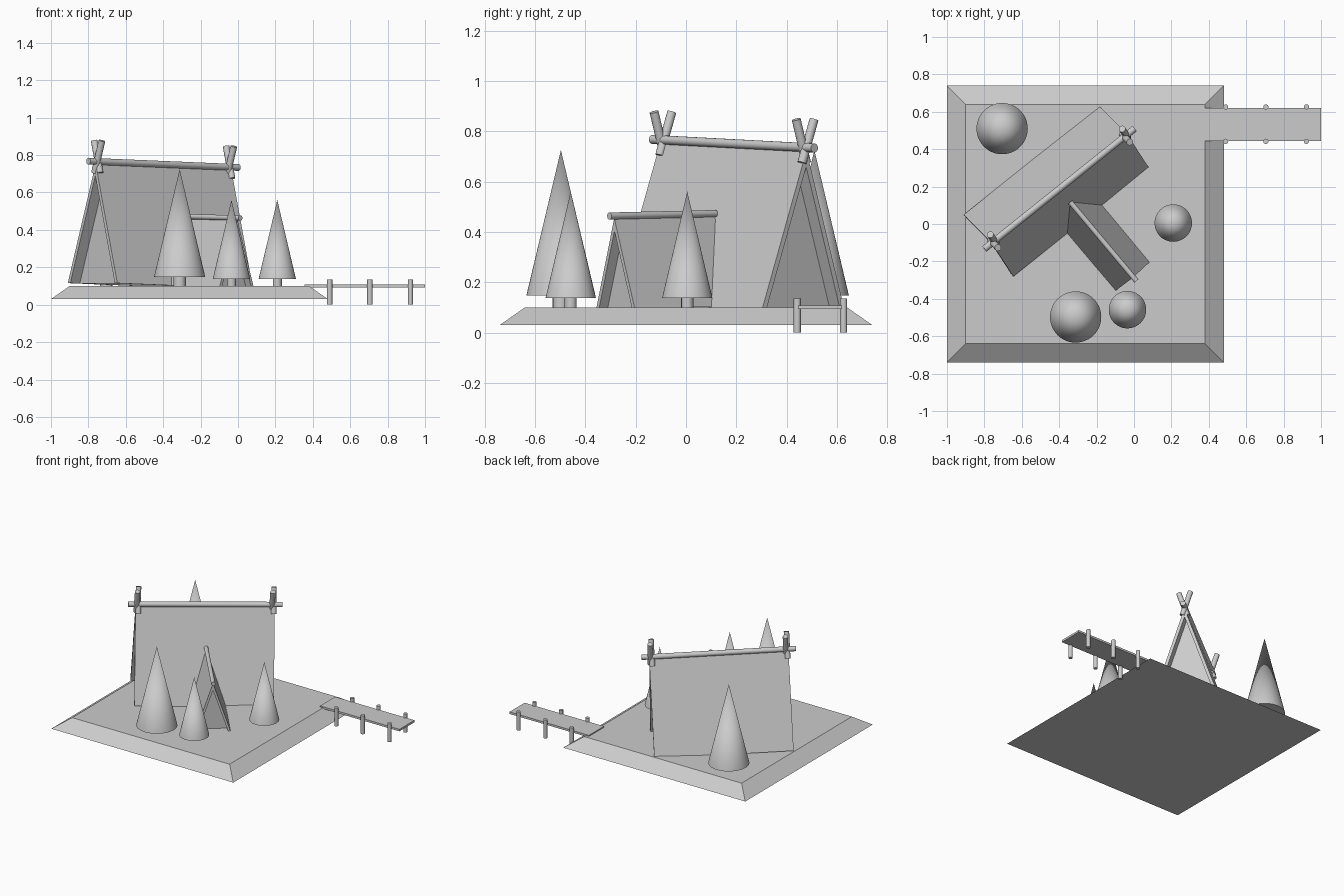
import bpy, bmesh
from math import radians
from mathutils import Matrix, Vector

if "Cube" in bpy.data.objects:
    bpy.data.objects.remove(bpy.data.objects["Cube"])


def make(name, bm, matrix=None, smooth=False):
    bmesh.ops.recalc_face_normals(bm, faces=bm.faces)
    mesh = bpy.data.meshes.new(name)
    bm.to_mesh(mesh)
    bm.free()
    ob = bpy.data.objects.new(name, mesh)
    bpy.context.collection.objects.link(ob)
    if matrix:
        ob.matrix_world = matrix
    if smooth:
        bpy.ops.object.select_all(action='DESELECT')
        ob.select_set(True)
        bpy.context.view_layer.objects.active = ob
        bpy.ops.object.shade_smooth_by_angle(angle=radians(40))
    return ob


def rod(name, a, b, r1, r2=None, matrix=None, segs=16):
    """Cylinder or cone between two points."""
    a, b = Vector(a), Vector(b)
    bm = bmesh.new()
    m = Matrix.Translation((a + b) / 2) @ (b - a).to_track_quat('Z', 'Y').to_matrix().to_4x4()
    bmesh.ops.create_cone(bm, cap_ends=True, segments=segs, radius1=r1,
                          radius2=r1 if r2 is None else r2,
                          depth=(b - a).length, matrix=m)
    return make(name, bm, matrix, True)


def box(name, lo, hi, inset=0):
    """Box with an optionally inset top."""
    lo, hi = Vector(lo), Vector(hi)
    bm = bmesh.new()
    bmesh.ops.create_cube(bm, size=1)
    for v in bm.verts:
        top = v.co.z > 0
        for i in range(3):
            s = v.co[i]
            v.co[i] = hi[i] if s > 0 else lo[i]
            if i < 2 and top:
                v.co[i] -= inset if s > 0 else -inset
    return make(name, bm)


def prism(name, profile, x0, x1, matrix):
    """Extrude a (y, z) profile along local x."""
    bm = bmesh.new()
    face = bm.faces.new([bm.verts.new((x0, y, z)) for y, z in profile])
    ext = bmesh.ops.extrude_face_region(bm, geom=[face])
    bmesh.ops.translate(bm, vec=(x1 - x0, 0, 0),
                        verts=[g for g in ext['geom'] if isinstance(g, bmesh.types.BMVert)])
    # extrude_face_region keeps the source face when it is a lone face
    return make(name, bm, matrix)


def a_frame(name, centre, yaw, tilt, length, w, h, t, recess, beam, r):
    """Folded roof, recessed gable body and ridge beam."""
    m = (Matrix.Translation(centre) @ Matrix.Rotation(radians(yaw), 4, 'Z')
         @ Matrix.Rotation(tilt, 4, 'Y'))
    hi = h * (1 - t / w)
    half = length / 2
    prism(name + "_roof", [(-w, 0), (0, h), (w, 0), (w - t, 0), (0, hi), (t - w, 0)],
          -half, half, m)
    for side, s in (("front", 1), ("back", -1)):
        e = s * (half - recess)
        prism(f"{name}_{side}_gable", [(t - w, 0), (0, hi), (w - t, 0)], e, e - s * 0.012, m)
    rod(name + "_ridge_beam", (beam[0], 0, h + r * 0.6), (beam[1], 0, h + r * 0.6), r, matrix=m)
    return m


# Ground slab with bevelled rim
box("ground_slab", (-1, -0.74, 0.03), (0.48, 0.74, 0.1), 0.1)

# Main cabin with crossed pole tips at both ends
W, H = 0.212, 0.64
main = a_frame("cabin", (-0.415, 0.175, 0.1), 38.7, 0.033, 0.93, W, H, 0.022, 0.065,
               (-0.515, 0.515), 0.018)
k = W / H
for end in (-1, 1):
    for s in (-1, 1):
        x = end * 0.452
        rod("crossed_pole", (x + s * 0.006, -s * k * 0.05, H - 0.05),
            (x + s * 0.006, s * k * 0.122, H + 0.122), 0.018, matrix=main)

# Porch wing running into the cabin roof
yaw = -50
d = Vector((0.643, -0.766, 0))
a_frame("porch", Vector((-0.0075, -0.28, 0.1)) - d * 0.26, yaw, 0.018, 0.52, 0.119, 0.36,
        0.017, 0.045, (-0.265, 0.285), 0.014)

# Cone trees: x, y, radius, base, tip
for x, y, r, z0, z1 in ((-0.705, 0.51, 0.137, 0.148, 0.725),
                        (-0.312, -0.497, 0.137, 0.148, 0.725),
                        (-0.035, -0.458, 0.1, 0.137, 0.56),
                        (0.21, 0.005, 0.1, 0.137, 0.56)):
    rod("tree_foliage", (x, y, z0), (x, y, z1), r, 0, segs=48)
    rod("tree_trunk", (x, y, 0.09), (x, y, z0 + 0.01), r * 0.24)

# Dock deck and posts
box("dock_deck", (0.355, 0.445, 0.093), (1.0, 0.62, 0.108))
for x in (0.49, 0.705, 0.922):
    for y in (0.442, 0.626):
        rod("dock_post", (x, y, 0), (x, y, 0.135), 0.014)
